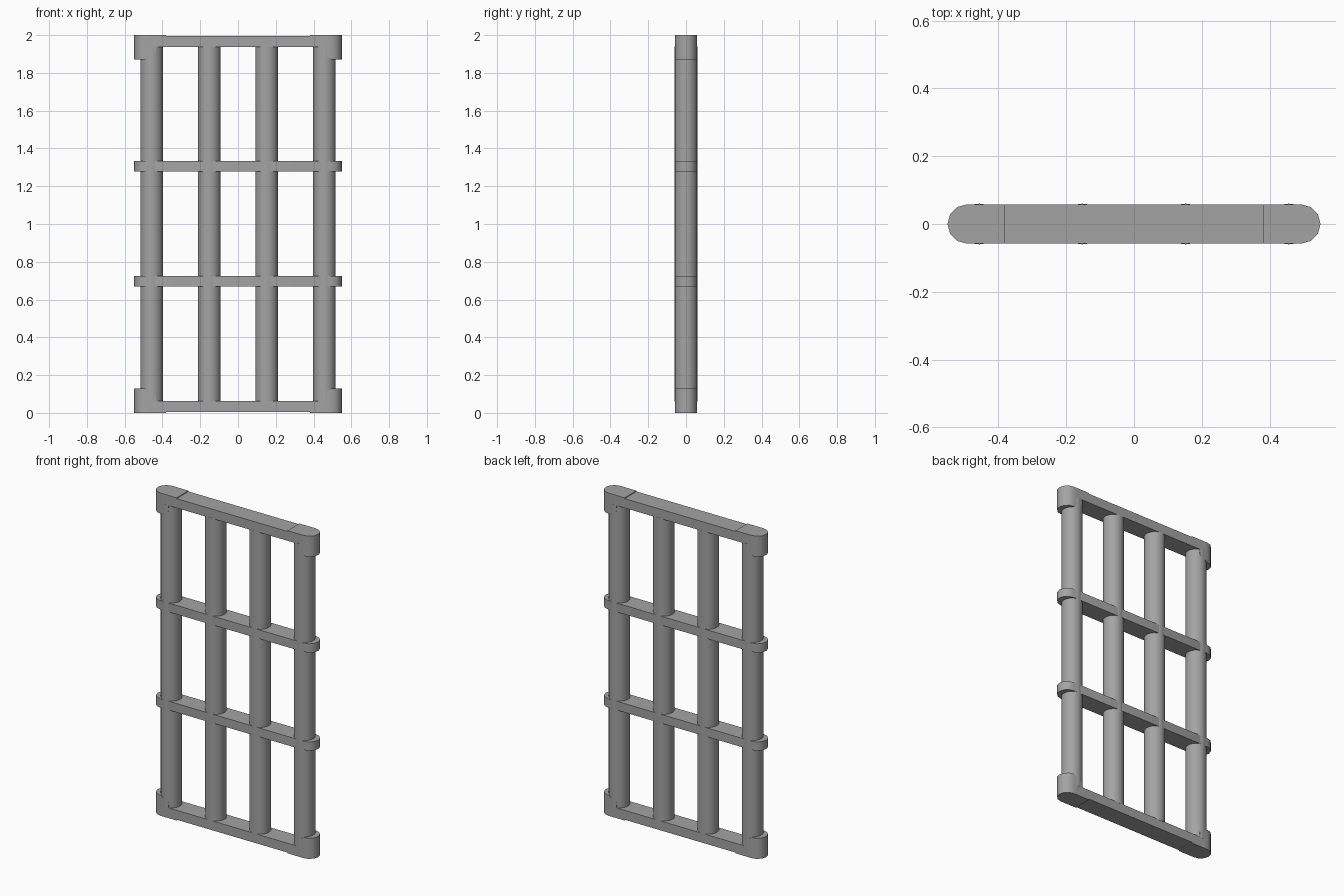
import bpy
import bmesh
from math import sin, cos, pi, radians

HEIGHT = 2.0
HALF_DEPTH = 0.058
BAR_RADIUS = 0.06
END_X = 0.55

cube = bpy.data.objects.get("Cube")
if cube:
    bpy.data.objects.remove(cube, do_unlink=True)

steel = bpy.data.materials.new("grey steel")
steel.use_nodes = True
colour = (0.37, 0.37, 0.37, 1.0)
steel.diffuse_color = colour
steel.node_tree.nodes["Principled BSDF"].inputs["Base Color"].default_value = colour


def finish(obj, name):
    obj.name = name
    obj.data.materials.clear()
    obj.data.materials.append(steel)
    bpy.ops.object.select_all(action="DESELECT")
    obj.select_set(True)
    bpy.context.view_layer.objects.active = obj
    bpy.ops.object.shade_smooth_by_angle(angle=radians(32))


def round_end():
    """Columns (x, half depth) of a half-round end, flat side first."""
    steps = 6
    centre = END_X - HALF_DEPTH
    return [(centre + HALF_DEPTH * sin(i * pi / steps / 1.0),
             HALF_DEPTH * cos(i * pi / steps)) for i in range(steps // 2 + 1)]


def loft(name, columns, flip_x=1, flip_z=False):
    """Skin rectangular sections (x, half depth, bottom, top) along x."""
    bm = bmesh.new()
    rings = []
    for x, w, low, high in columns:
        if flip_z:
            low, high = HEIGHT - high, HEIGHT - low
        rings.append([bm.verts.new((x * flip_x, y, z))
                      for y, z in ((-w, low), (w, low), (w, high), (-w, high))])
    for a, b in zip(rings, rings[1:]):
        for i in range(4):
            j = (i + 1) % 4
            bm.faces.new((a[i], a[j], b[j], b[i]))
    bm.faces.new(rings[0])
    bm.faces.new(rings[-1])
    bmesh.ops.remove_doubles(bm, verts=bm.verts, dist=0.0001)
    bmesh.ops.recalc_face_normals(bm, faces=bm.faces)
    mesh = bpy.data.meshes.new(name)
    bm.to_mesh(mesh)
    bm.free()
    obj = bpy.data.objects.new(name, mesh)
    bpy.context.collection.objects.link(obj)
    finish(obj, name)


# Upright round bars
for i, x in enumerate((-0.457, -0.152, 0.152, 0.457)):
    bpy.ops.mesh.primitive_cylinder_add(vertices=24, radius=BAR_RADIUS, depth=1.88,
                                        location=(x, 0, HEIGHT / 2))
    finish(bpy.context.object, f"upright_bar_{i + 1}")

# Flat cross rails with rounded ends
half = round_end()
outline = [(-x, w) for x, w in reversed(half)] + half
for name, low in (("lower_cross_rail", 0.67), ("upper_cross_rail", 1.278)):
    loft(name, [(x, w, low, low + 0.055) for x, w in outline])

# Top and bottom rails
for name, flip in (("top_rail", False), ("bottom_rail", True)):
    loft(name, [(s * 0.385, HALF_DEPTH, 1.937, 1.995) for s in (-1, 1)], flip_z=flip)

# Corner brackets: a flat tongue over the rail and a sleeve around the bar
tongue = [(0.38, 1.937), (0.434, 1.937), (0.438, 1.9), (0.47, 1.885)]
bracket = [(x, HALF_DEPTH, low, HEIGHT) for x, low in tongue]
bracket += [(x, w, 1.872, HEIGHT) for x, w in half]
for side, sign in (("left", 1), ("right", -1)):
    for level, flip in (("top", False), ("bottom", True)):
        loft(f"{level}_{side}_corner", bracket, sign, flip)
